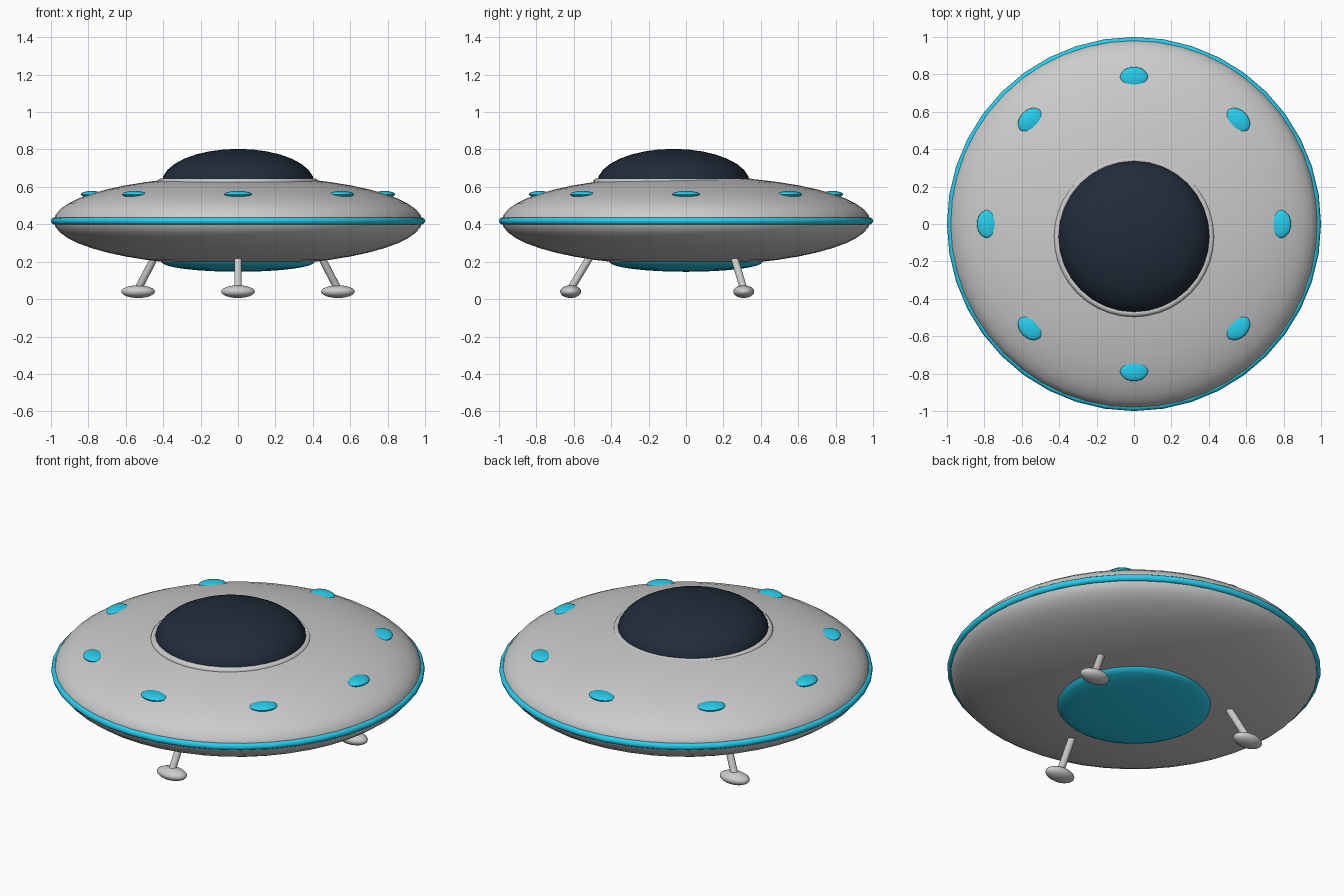
import bpy
from math import sin, cos, pi, radians
from mathutils import Vector

if "Cube" in bpy.data.objects:
    bpy.data.objects.remove(bpy.data.objects["Cube"])


def material(name, rgb):
    m = bpy.data.materials.new(name)
    m.diffuse_color = (*rgb, 1)
    m.use_nodes = True
    m.node_tree.nodes["Principled BSDF"].inputs["Base Color"].default_value = m.diffuse_color
    return m


GLOW = material("cyan_glow", (0.02, 0.62, 0.85))
GLASS = material("dark_glass", (0.015, 0.025, 0.042))


def finish(name, mat=None):
    ob = bpy.context.object
    ob.name = name
    bpy.ops.object.transform_apply(location=False, rotation=True, scale=True)
    bpy.ops.object.shade_smooth_by_angle(angle=radians(40))
    if mat:
        ob.data.materials.append(mat)
    return ob


def ellipsoid(name, loc, size, mat=None, turn=0, segs=32, rings=16):
    bpy.ops.mesh.primitive_uv_sphere_add(segments=segs, ring_count=rings,
                                         location=loc, rotation=(0, 0, turn))
    bpy.context.object.scale = size
    return finish(name, mat)


def ring(name, loc, major, minor, mat=None, segs=40):
    bpy.ops.mesh.primitive_torus_add(location=loc, major_radius=major, minor_radius=minor,
                                     major_segments=segs, minor_segments=10)
    return finish(name, mat)


def rod(name, a, b, radius):
    a, b = Vector(a), Vector(b)
    bpy.ops.mesh.primitive_cylinder_add(vertices=16, radius=radius, depth=(b - a).length,
                                        location=(a + b) / 2,
                                        rotation=(b - a).to_track_quat('Z', 'Y').to_euler())
    return finish(name)


# Saucer body, glowing rim and belly light
ellipsoid("saucer_hull", (0, 0, 0.418), (0.985, 0.985, 0.24), segs=48, rings=24)
ring("rim_band", (0, 0, 0.418), 0.98, 0.02, GLOW)
ellipsoid("belly_light", (0, 0, 0.2), (0.41, 0.41, 0.054), GLOW)

# Cockpit dome, set slightly forward, with its collar
ellipsoid("cockpit_dome", (0, -0.067, 0.622), (0.408, 0.408, 0.181), GLASS)
ring("dome_collar", (0, -0.067, 0.625), 0.41, 0.02)

# Eight lights around the upper hull
for i in range(8):
    a = i * pi / 4
    ellipsoid(f"hull_light_{i + 1}", (0.783 * cos(a), 0.783 * sin(a), 0.56),
              (0.057, 0.075, 0.018), GLOW, turn=a, segs=24, rings=12)

# Three splayed landing legs with oval foot pads
for i, label in enumerate(("front", "right", "left")):
    a = -pi / 2 + i * 2 * pi / 3
    c, s = cos(a), sin(a)
    rod(f"{label}_leg", (0.475 * c, 0.475 * s, 0.29), (0.622 * c, 0.622 * s, 0.045), 0.02)
    ellipsoid(f"{label}_foot", (0.617 * c, 0.617 * s, 0.04), (0.09, 0.056, 0.034),
              segs=24, rings=12)
